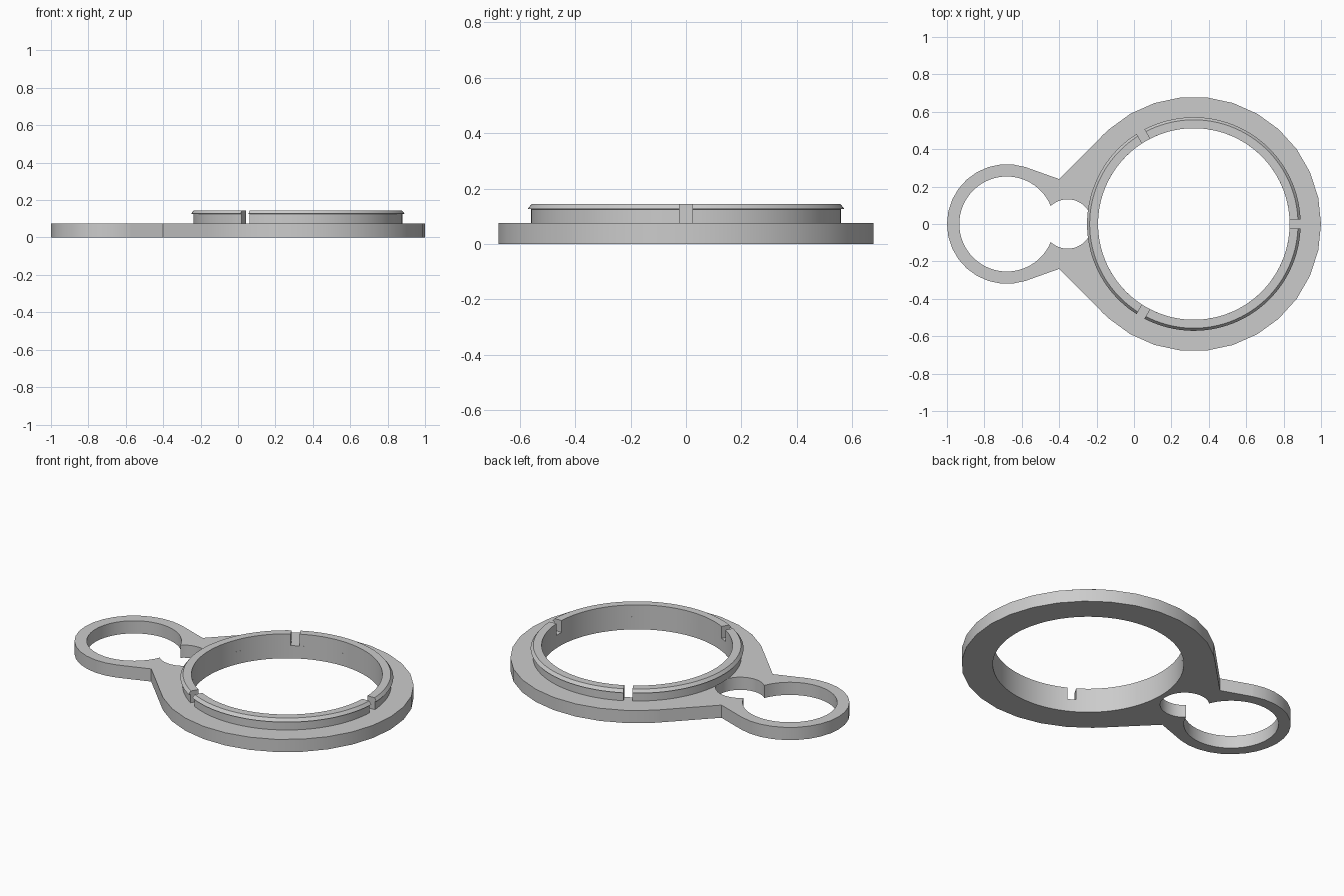
import bpy, bmesh
from math import sin, cos, asin, acos, atan2, hypot, pi, radians

cube = bpy.data.objects.get("Cube")
if cube:
    bpy.data.objects.remove(cube)

BIG_X, EYE_X, SLOT_X = 0.32, -0.68, -0.355
PLATE_TOP, BORE = 0.075, 0.512
FACET = 2 * pi / 30

grey = bpy.data.materials.new("plain grey")
grey.use_nodes = True
GREY = (0.6, 0.6, 0.6, 1)
grey.diffuse_color = GREY
grey.node_tree.nodes["Principled BSDF"].inputs["Base Color"].default_value = GREY


def finish(bm, name):
    bmesh.ops.recalc_face_normals(bm, faces=bm.faces)
    mesh = bpy.data.meshes.new(name)
    bm.to_mesh(mesh)
    bm.free()
    mesh.materials.append(grey)
    obj = bpy.data.objects.new(name, mesh)
    bpy.context.collection.objects.link(obj)
    bpy.ops.object.select_all(action="DESELECT")
    obj.select_set(True)
    bpy.context.view_layer.objects.active = obj
    bpy.ops.object.shade_smooth_by_angle(angle=radians(30))
    return obj


def arc(cx, r, start, end, steps):
    return [(cx + r * cos(start + (end - start) * i / steps),
             r * sin(start + (end - start) * i / steps)) for i in range(steps + 1)]


def rim(cx, r, limit, flip):
    """Faceted arc centred on the +x (or -x) axis, ending near the limit angle."""
    n = int(limit / FACET)
    angles = [-limit] + [i * FACET for i in range(-n, n + 1)] + [limit]
    base = pi if flip else 0
    return [(cx + r * cos(base + a), r * sin(base + a)) for a in angles]


# Plate outline: two rims joined by straight tangents through a waist
WAIST = (-0.40, 0.24)


def tangent(cx, r, side):
    dx, dy = WAIST[0] - cx, WAIST[1]
    return atan2(dy, dx) + side * acos(r / hypot(dx, dy))


big_limit = tangent(BIG_X, 0.68, -1)
eye_limit = pi - tangent(EYE_X, 0.32, 1)
outline = (rim(BIG_X, 0.68, big_limit, False) + [WAIST]
           + rim(EYE_X, 0.32, eye_limit, True) + [(WAIST[0], -WAIST[1])])

# Keyhole: large eye and small round opening running into each other
EYE_R, SLOT_R = 0.254, 0.132
gap = SLOT_X - EYE_X
meet = (gap**2 + EYE_R**2 - SLOT_R**2) / (2 * gap)
eye_a = acos(meet / EYE_R)
slot_a = acos((meet - gap) / SLOT_R)
keyhole = (arc(EYE_X, EYE_R, eye_a, 2 * pi - eye_a, 60)
           + arc(SLOT_X, SLOT_R, -slot_a, slot_a, 40)[1:-1])

# Plate: filled outline with holes, extruded upward
bm = bmesh.new()
for loop in (outline, keyhole, arc(BIG_X, BORE, 0, 2 * pi, 120)[:-1]):
    vs = [bm.verts.new((x, y, 0)) for x, y in loop]
    for a, b in zip(vs, vs[1:] + vs[:1]):
        bm.edges.new((a, b))
bmesh.ops.triangle_fill(bm, use_beauty=True, edges=bm.edges[:], normal=(0, 0, 1))
bottom = bm.faces[:]
top = bmesh.ops.extrude_face_region(bm, geom=bottom, use_keep_orig=True)["geom"]
bmesh.ops.translate(bm, vec=(0, 0, PLATE_TOP),
                    verts=[v for v in top if isinstance(v, bmesh.types.BMVert)])
finish(bm, "base_plate")

# Collar: snap-lip profile swept in three arcs with parallel-sided gaps
PROFILE = [(BORE, PLATE_TOP), (0.559, PLATE_TOP), (0.559, 0.125),
           (0.571, 0.127), (0.557, 0.145), (BORE, 0.145)]
HALF_GAP, STEPS = 0.024, 40
bm = bmesh.new()
for k in range(3):
    rows = []
    for i in range(STEPS + 1):
        row = []
        for r, z in PROFILE:
            edge = asin(HALF_GAP / r)
            a = k * 2 * pi / 3 + edge + (2 * pi / 3 - 2 * edge) * i / STEPS
            row.append(bm.verts.new((BIG_X + r * cos(a), r * sin(a), z)))
        rows.append(row)
    n = len(PROFILE)
    for p, q in zip(rows, rows[1:]):
        for j in range(n):
            bm.faces.new((p[j], p[(j + 1) % n], q[(j + 1) % n], q[j]))
    bm.faces.new(rows[0])
    bm.faces.new(rows[-1])
finish(bm, "snap_collar")
